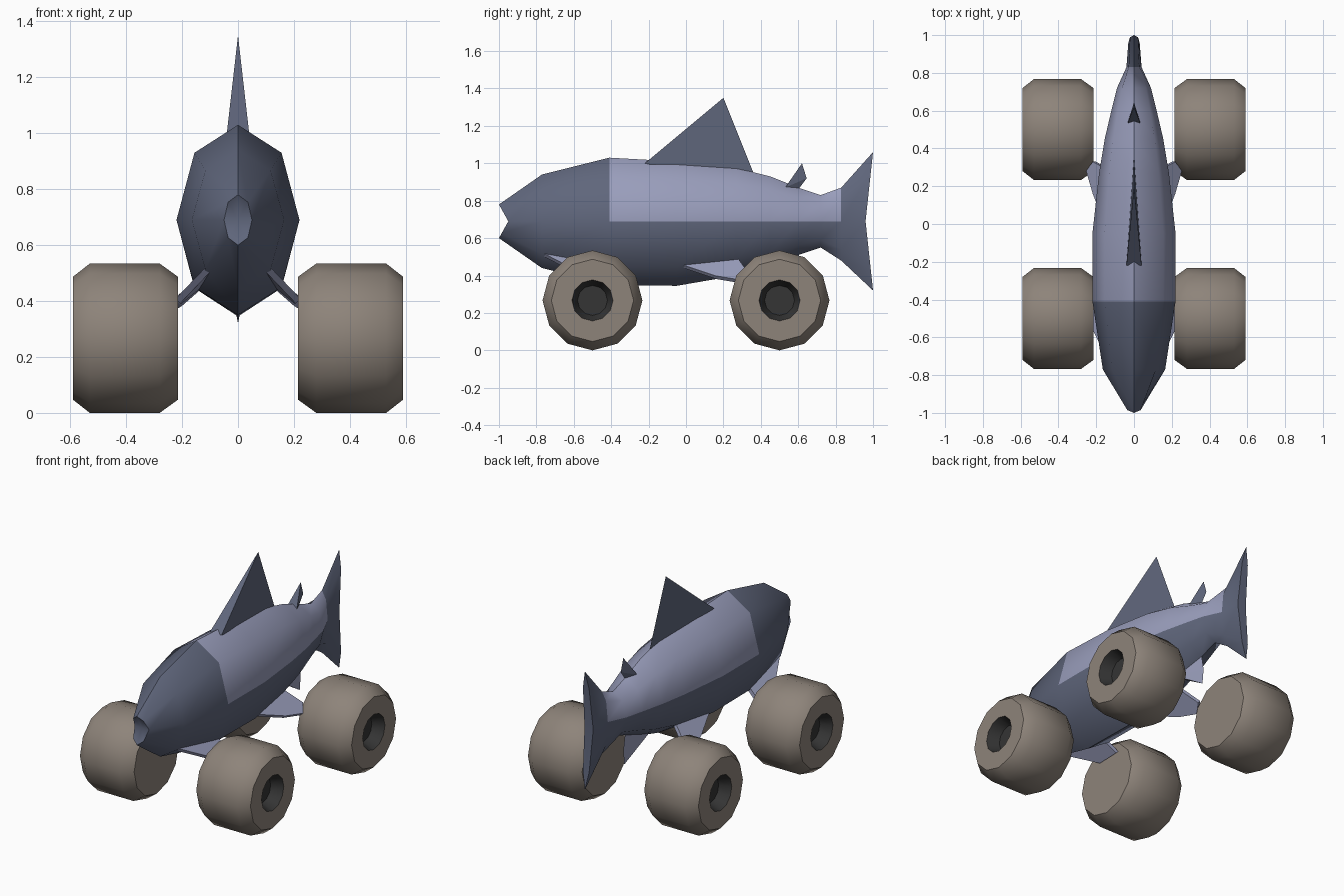
import bpy, bmesh, math
from mathutils import Vector

if "Cube" in bpy.data.objects:
    bpy.data.objects.remove(bpy.data.objects["Cube"])

def mat(name, rgb):
    m = bpy.data.materials.new(name)
    m.diffuse_color = (*rgb, 1)
    m.use_nodes = True
    m.node_tree.nodes["Principled BSDF"].inputs["Base Color"].default_value = m.diffuse_color
    return m

LIGHT = mat("light_slate", (0.32, 0.34, 0.50))
DARK = mat("dark_slate", (0.115, 0.133, 0.20))
TYRE = mat("tyre_taupe", (0.27, 0.23, 0.195))
HUB = mat("hub_black", (0.035, 0.035, 0.035))

def finish(bm, name, mats, angle=None):
    bmesh.ops.recalc_face_normals(bm, faces=bm.faces)
    me = bpy.data.meshes.new(name)
    bm.to_mesh(me)
    bm.free()
    for m in mats:
        me.materials.append(m)
    ob = bpy.data.objects.new(name, me)
    bpy.context.collection.objects.link(ob)
    if angle:
        bpy.ops.object.select_all(action='DESELECT')
        ob.select_set(True)
        bpy.context.view_layer.objects.active = ob
        bpy.ops.object.shade_smooth_by_angle(angle=math.radians(angle))
    return ob

# Fish body: octagonal sections (y at middle, y at top and bottom, top z, bottom z, half width)
MID = 0.69
sections = [
    (-0.95, -1.00, 0.78, 0.60, 0.05),
    (-0.77, -0.77, 0.94, 0.44, 0.165),
    (-0.41, -0.41, 1.03, 0.35, 0.22),
    (-0.05, -0.05, 1.01, 0.345, 0.22),
    (0.27, 0.27, 0.975, 0.40, 0.185),
    (0.45, 0.45, 0.93, 0.45, 0.155),
    (0.60, 0.60, 0.87, 0.51, 0.12),
    (0.72, 0.72, 0.83, 0.55, 0.09),
    (0.83, 0.83, 0.87, 0.48, 0.04),
    (0.96, 1.00, 1.06, 0.32, 0.03),
]
bm = bmesh.new()
rings = []
for ym, ye, top, bot, w in sections:
    ring = []
    for i in range(8):
        a = i * math.pi / 4
        s = math.sin(a)
        z = MID + s * ((top - MID) if s > 0 else (MID - bot))
        ring.append(bm.verts.new((w * math.cos(a), ym + (ye - ym) * abs(s), z)))
    rings.append(ring)
for r0, r1 in zip(rings, rings[1:]):
    for i in range(8):
        j = (i + 1) % 8
        bm.faces.new((r0[i], r0[j], r1[j], r1[i]))
for ring, y in ((rings[0], -0.95), (rings[-1], 0.96)):
    c = bm.verts.new((0, y, MID))
    for i in range(8):
        bm.faces.new((ring[i], ring[(i + 1) % 8], c))
# Pale upper flank between head and tail
for f in bm.faces:
    c = f.calc_center_median()
    f.material_index = 1 if -0.41 < c.y < 0.83 and c.z > MID else 0
finish(bm, "fish_body", [DARK, LIGHT], 60)

# Wedge fins on the centre line: broad leading base, thin trailing edge
def wedge(name, w, front, back, root, tip, m):
    bm = bmesh.new()
    pts = [(-w, *front), (w, *front), (0, *back), (0, *root), (0, *tip)]
    vs = [bm.verts.new(p) for p in pts]
    bmesh.ops.convex_hull(bm, input=vs)
    finish(bm, name, [m])

wedge("dorsal_fin", 0.04, (-0.22, 1.0), (0.36, 0.95), (0.1, 0.93), (0.2, 1.35), DARK)
wedge("rear_dorsal_fin", 0.035, (0.53, 0.87), (0.645, 0.92), (0.6, 0.86), (0.62, 1.0), DARK)
wedge("anal_fin", 0.03, (0.40, 0.46), (0.62, 0.42), (0.60, 0.53), (0.61, 0.33), LIGHT)

# Paired side fins: thin slabs sloping out and down
def side_fin(name, side, pts, t=0.012):
    n = Vector((0.7 * side, 0, 0.7)) * t
    bm = bmesh.new()
    ps = [Vector((x * side, y, z)) for x, y, z in pts]
    lo = [bm.verts.new(p - n) for p in ps]
    hi = [bm.verts.new(p + n) for p in ps]
    bm.faces.new(lo)
    bm.faces.new(hi[::-1])
    k = len(ps)
    for i in range(k):
        j = (i + 1) % k
        bm.faces.new((lo[i], lo[j], hi[j], hi[i]))
    finish(bm, name, [LIGHT])

# Wheels: lathed around x, with a recessed hub on the outer side
profile = [(0.215, 0.22), (0.28, 0.267), (0.53, 0.267), (0.59, 0.22),
           (0.59, 0.11), (0.52, 0.08)]

def wheel(name, side, y):
    bm = bmesh.new()
    n = 12
    rings = [[bm.verts.new((x * side, y + r * math.sin(i * math.tau / n),
                            0.267 + r * math.cos(i * math.tau / n)))
              for i in range(n)] for x, r in profile]
    for k, (r0, r1) in enumerate(zip(rings, rings[1:])):
        for i in range(n):
            j = (i + 1) % n
            f = bm.faces.new((r0[i], r0[j], r1[j], r1[i]))
            f.material_index = 1 if k == 4 else 0
    bm.faces.new(rings[0])
    bm.faces.new(rings[-1]).material_index = 1
    finish(bm, name, [TYRE, HUB], 45)

for side, label in ((-1, "left"), (1, "right")):
    side_fin("front_fin_" + label, side,
             [(0.11, -0.76, 0.51), (0.11, -0.42, 0.48), (0.21, -0.40, 0.40), (0.215, -0.55, 0.40)])
    side_fin("rear_fin_" + label, side,
             [(0.13, -0.05, 0.46), (0.12, 0.28, 0.48), (0.21, 0.33, 0.41),
              (0.245, 0.28, 0.37), (0.21, 0.16, 0.39)])
    wheel("front_wheel_" + label, side, -0.5)
    wheel("rear_wheel_" + label, side, 0.5)
